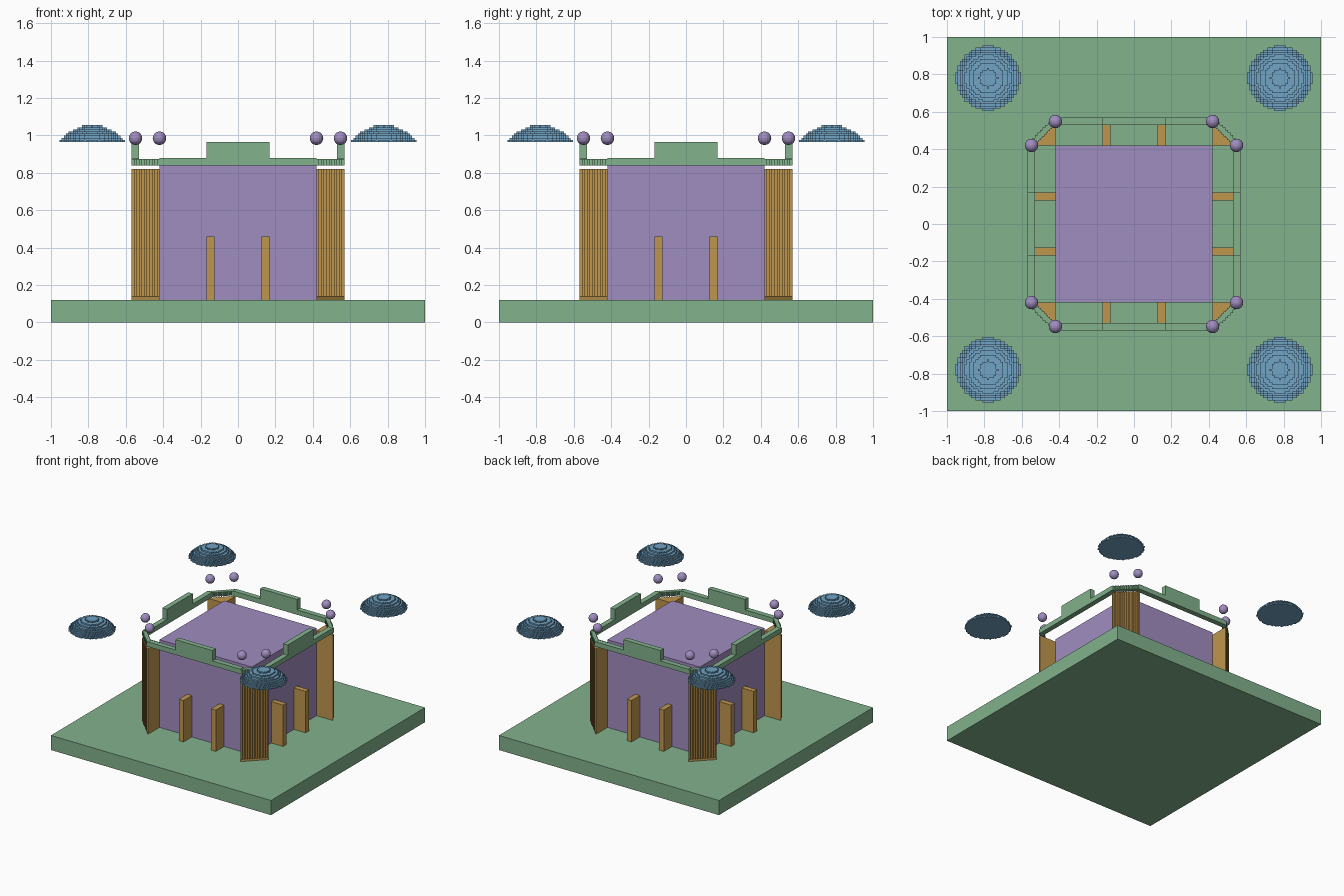
import bpy, bmesh, math
from mathutils import Matrix, Vector

if "Cube" in bpy.data.objects:
    bpy.data.objects.remove(bpy.data.objects["Cube"])


def material(name, rgb):
    m = bpy.data.materials.new(name)
    m.diffuse_color = (*rgb, 1)
    m.use_nodes = True
    m.node_tree.nodes["Principled BSDF"].inputs["Base Color"].default_value = m.diffuse_color
    return m


GREEN = material("sage_green", (0.223, 0.445, 0.262))
PURPLE = material("soft_purple", (0.352, 0.266, 0.527))
GOLD = material("ochre", (0.521, 0.305, 0.074))
BLUE = material("sky_blue", (0.165, 0.366, 0.552))


def finish(bm, name, mat, loc=(0, 0, 0), turn=0):
    bmesh.ops.remove_doubles(bm, verts=bm.verts, dist=1e-5)
    bmesh.ops.recalc_face_normals(bm, faces=bm.faces)
    me = bpy.data.meshes.new(name)
    bm.to_mesh(me)
    bm.free()
    me.materials.append(mat)
    ob = bpy.data.objects.new(name, me)
    ob.location = loc
    ob.rotation_euler.z = turn
    bpy.context.collection.objects.link(ob)
    return ob


def box(name, mat, x, y, z, turn=0):
    bm = bmesh.new()
    bmesh.ops.create_cube(bm, size=1)
    for v in bm.verts:
        v.co = Vector(r[0] if c < 0 else r[1] for c, r in zip(v.co, (x, y, z)))
    return finish(bm, name, mat, turn=turn)


def prism(name, mat, pts, z0, z1, turn=0):
    bm = bmesh.new()
    f = bm.faces.new([bm.verts.new((x, y, z0)) for x, y in pts])
    ext = bmesh.ops.extrude_face_region(bm, geom=[f], use_keep_orig=True)
    for v in ext["geom"]:
        if isinstance(v, bmesh.types.BMVert):
            v.co.z = z1
    return finish(bm, name, mat, turn=turn)


def stairs(a, b, n):
    """Stepped diagonal from (a, b) to (b, a)."""
    s = (b - a) / n
    pts = [(a, b)]
    for i in range(n):
        pts += [(a + (i + 1) * s, b - i * s), (a + (i + 1) * s, b - (i + 1) * s)]
    return pts


IN, OUT, RAIL, N = 0.42, 0.57, 0.528, 11

# Ground slab and main hall
box("base_slab", GREEN, (-1, 1), (-1, 1), (0, 0.12))
box("main_block", PURPLE, (-IN, IN), (-IN, IN), (0.12, 0.84))

# Stepped dome: a grid of square columns under a spherical cap
CELL, R, STEP, SPHERE = 0.01207, 14, 0.01125, 0.215


def dome_height(i, j):
    if i * i + j * j > 14.15 ** 2:
        return 0
    d = math.hypot(i, j) * CELL
    h = math.sqrt(SPHERE ** 2 - d * d) - (SPHERE - 0.09)
    return max(1, round(h / STEP)) * STEP


def dome(name, cx, cy):
    bm = bmesh.new()

    def quad(*p):
        bm.faces.new([bm.verts.new(q) for q in p])

    for i in range(-R, R + 1):
        for j in range(-R, R + 1):
            h = dome_height(i, j)
            if not h:
                continue
            x0, x1 = (i - .5) * CELL, (i + .5) * CELL
            y0, y1 = (j - .5) * CELL, (j + .5) * CELL
            for z in (0, h):
                quad((x0, y0, z), (x1, y0, z), (x1, y1, z), (x0, y1, z))
            for di, dj, a, b in ((1, 0, (x1, y0), (x1, y1)), (-1, 0, (x0, y0), (x0, y1)),
                                 (0, 1, (x0, y1), (x1, y1)), (0, -1, (x0, y0), (x1, y0))):
                low = dome_height(i + di, j + dj)
                # one wall quad per layer keeps the shell watertight
                for k in range(round(low / STEP), round(h / STEP)):
                    quad((*a, k * STEP), (*b, k * STEP),
                         (*b, (k + 1) * STEP), (*a, (k + 1) * STEP))
    finish(bm, name, BLUE, (cx, cy, 0.965))


def ball(name, x, y):
    bm = bmesh.new()
    bmesh.ops.create_uvsphere(bm, u_segments=16, v_segments=10, radius=0.036)
    finish(bm, name, PURPLE, (x, y, 0.985))


# Everything repeated on the four sides and corners
for k in range(4):
    t = k * math.pi / 2
    rot = Matrix.Rotation(t, 2)

    # Buttresses
    for s, side in ((-1, "left"), (1, "right")):
        xs = sorted((s * 0.125, s * 0.168))
        box(f"buttress_{side}_{k}", GOLD, xs, (-RAIL, -IN), (0.12, 0.46), t)

    # Parapet rail with raised centre
    box(f"parapet_{k}", GREEN, (-IN, IN), (-OUT, -RAIL), (0.84, 0.88), t)
    box(f"parapet_crest_{k}", GREEN, (-0.168, 0.168), (-OUT, -RAIL), (0.88, 0.965), t)

    # Stepped parapet corner
    ring = stairs(IN, OUT, N) + stairs(IN, RAIL, N)[::-1]
    prism(f"parapet_corner_{k}", GREEN, ring, 0.84, 0.875, t)

    # Fluted corner pier on a plain foot
    prism(f"corner_pier_{k}", GOLD, [(IN, IN)] + stairs(IN, OUT, N), 0.14, 0.82, t)
    prism(f"pier_foot_{k}", GOLD, [(IN, IN), (IN, OUT), (OUT, IN)], 0.12, 0.14, t)

    # Floating balls and domes
    for n, p in enumerate(((IN, 0.548), (0.548, IN))):
        ball(f"ball_{k}_{n}", *(rot @ Vector(p)))
    dome(f"dome_{k}", *(rot @ Vector((0.78, 0.78))))
